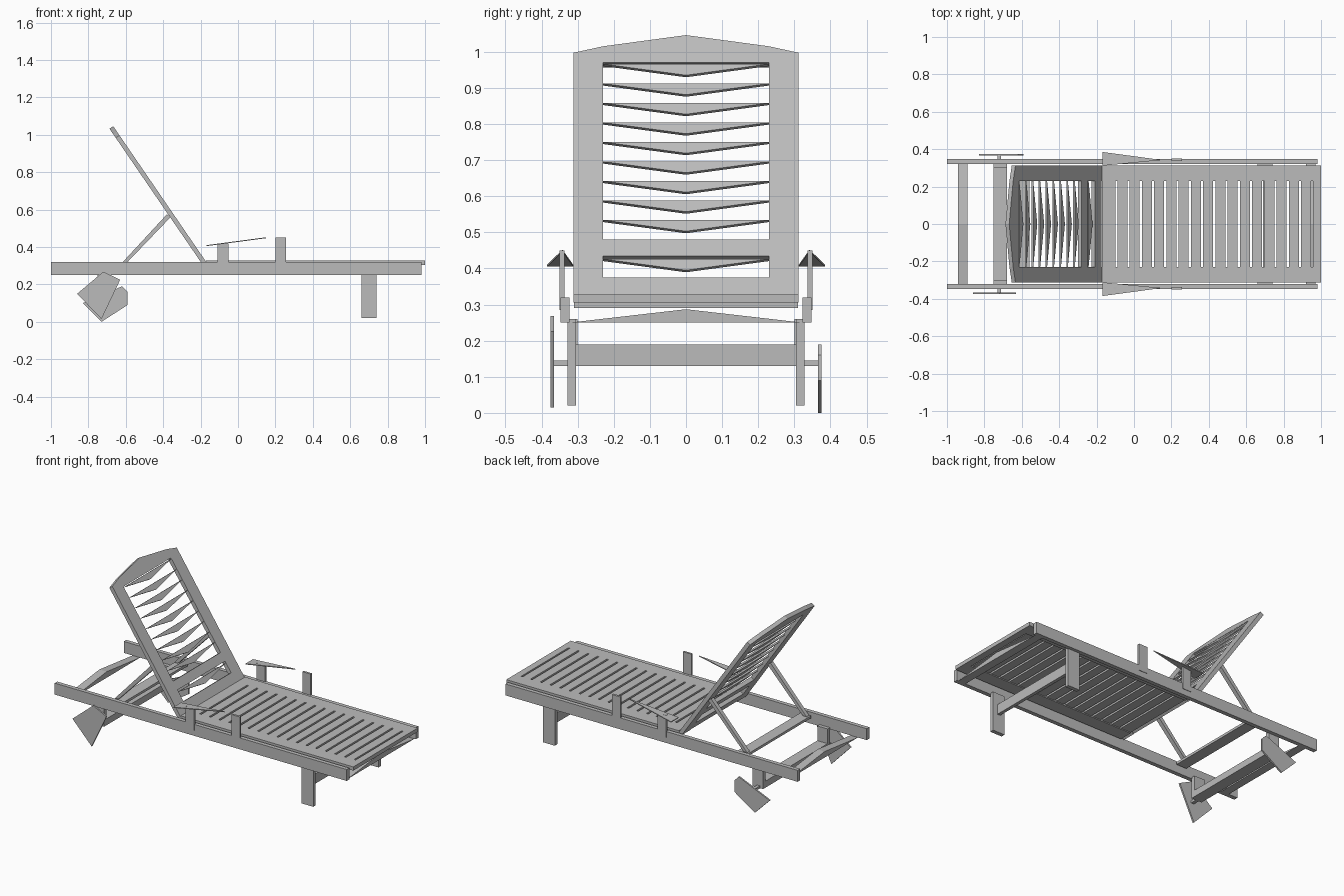
import bpy
import bmesh
from mathutils import Vector

cube = bpy.data.objects.get("Cube")
if cube:
    bpy.data.objects.remove(cube)

grey = bpy.data.materials.new("plain_grey")
grey.use_nodes = True
grey.diffuse_color = (0.5, 0.5, 0.5, 1)
grey.node_tree.nodes["Principled BSDF"].inputs["Base Color"].default_value = (0.5, 0.5, 0.5, 1)


def prism(name, points, push):
    """Flat polygon extruded along a vector."""
    bm = bmesh.new()
    face = bm.faces.new([bm.verts.new(p) for p in points])
    ext = bmesh.ops.extrude_face_region(bm, geom=[face])["geom"]
    bmesh.ops.translate(bm, vec=Vector(push), verts=[g for g in ext if isinstance(g, bmesh.types.BMVert)])
    bmesh.ops.recalc_face_normals(bm, faces=bm.faces)
    mesh = bpy.data.meshes.new(name)
    bm.to_mesh(mesh)
    bm.free()
    mesh.materials.append(grey)
    obj = bpy.data.objects.new(name, mesh)
    bpy.context.collection.objects.link(obj)
    return obj


def box(name, x0, x1, y0, y1, z0, z1):
    return prism(name, [(x0, y0, z0), (x1, y0, z0), (x1, y1, z0), (x0, y1, z0)], (0, 0, z1 - z0))


def side_box(name, x0, x1, y0, y1, z0, z1):
    for label, s in (("left", 1), ("right", -1)):
        box(f"{label}_{name}", x0, x1, s * y0, s * y1, z0, z1)


# Bed frame
side_box("side_rail", -1, 0.98, 0.322, 0.347, 0.25, 0.32)
for name, x in (("head_rail", -0.94), ("foot_rail", 0.92)):
    prism(name, [(x, -0.322, 0.25), (x, 0.322, 0.25), (x, 0, 0.287)], (0.05, 0, 0))

# Seat with evenly spaced slats
side_box("seat_stile", -0.17, 1, 0.23, 0.312, 0.305, 0.328)
pitch = 0.0655
for i in range(16):
    x = -0.035 + i * pitch
    box(f"seat_slat_{i + 1}", x - pitch + 0.012, x, -0.23, 0.23, 0.31, 0.328)
box("seat_back_slat", -0.17, -0.1, -0.23, 0.23, 0.31, 0.328)
box("seat_foot_slat", 0.958, 1, -0.23, 0.23, 0.305, 0.328)

# Legs and their braces
side_box("front_leg", 0.66, 0.74, 0.304, 0.328, 0.02, 0.26)
box("front_leg_brace", 0.69, 0.71, -0.305, 0.305, 0.13, 0.19)
box("wheel_beam", -0.75, -0.68, -0.305, 0.305, 0.13, 0.17)
side_box("rear_leg", -0.75, -0.68, 0.3, 0.325, 0.13, 0.26)
side_box("axle", -0.73, -0.71, 0.32, 0.37, 0.13, 0.145)


# Reclined backrest, laid out by width and height on its sloping plane
def on_back(y, z):
    return (-0.17 - (z - 0.32) * 0.685, y, z)


def back_plate(name, outline, depth=0.024):
    return prism(name, [on_back(y, z) for y, z in outline], (-0.825 * depth, 0, -0.565 * depth))


for label, s in (("left", 1), ("right", -1)):
    back_plate(f"{label}_back_stile", [(s * 0.23, 0.32), (s * 0.312, 0.32), (s * 0.312, 0.997), (s * 0.23, 1.015)])
back_plate("back_top_rail", [(-0.23, 0.97), (0.23, 0.97), (0.23, 1.015), (0, 1.046), (-0.23, 1.015)])
for name, low, high in (("back_bottom_rail", 0.325, 0.375), ("back_support_rail", 0.435, 0.48)):
    back_plate(name, [(-0.23, low), (0.23, low), (0.23, high), (-0.23, high)])
for i in range(11):
    top = 0.966 - i * 0.054
    if i != 9:
        back_plate(f"back_slat_{i + 1}", [(-0.23, top), (0.23, top), (0, top - 0.031)], 0.01)

# Backrest prop
for label, s in (("left", 1), ("right", -1)):
    y = s * 0.275
    prism(f"{label}_back_prop",
          [(-0.38, y, 0.575), (-0.36, y, 0.56), (-0.60, y, 0.31), (-0.625, y, 0.31)], (0, s * 0.025, 0))
box("prop_foot_bar", -0.63, -0.56, -0.31, 0.31, 0.29, 0.305)

# Armrests on two posts
side_box("arm_rear_post", -0.11, -0.052, 0.337, 0.35, 0.285, 0.42)
side_box("arm_front_post", 0.2, 0.257, 0.337, 0.35, 0.285, 0.45)
for label, s in (("left", 1), ("right", -1)):
    prism(f"{label}_armrest",
          [(-0.168, s * 0.385, 0.405), (-0.168, s * 0.312, 0.405), (0.15, s * 0.342, 0.447)], (0, 0, 0.005))

# Angular wheels
wheels = {
    "right_wheel": (-0.375, [(-0.86, 0.15), (-0.72, 0.268), (-0.63, 0.225), (-0.73, 0.015)]),
    "left_wheel": (0.365, [(-0.83, 0.1), (-0.73, 0), (-0.59, 0.09), (-0.59, 0.16), (-0.62, 0.19)]),
}
for name, (y, outline) in wheels.items():
    prism(name, [(x, y, z) for x, z in outline], (0, 0.01, 0))
